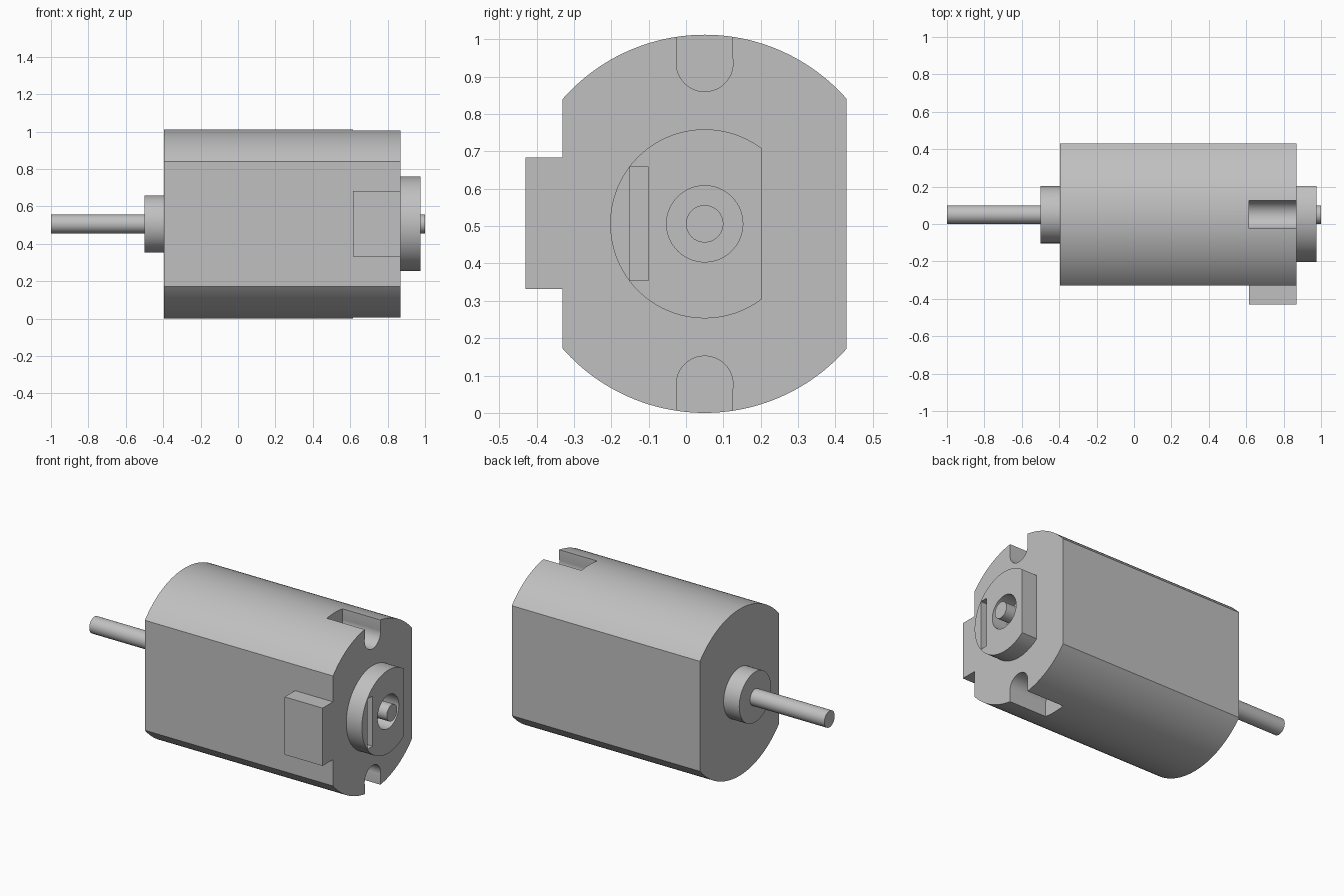
import bpy
from math import pi, radians

AXIS_Y, AXIS_Z = 0.05, 0.506      # motor axis runs along x

cube = bpy.data.objects.get("Cube")
if cube:
    bpy.data.objects.remove(cube, do_unlink=True)

grey = bpy.data.materials.new("plain_grey")
grey.use_nodes = True
colour = (0.53, 0.53, 0.53, 1)
grey.diffuse_color = colour
grey.node_tree.nodes["Principled BSDF"].inputs["Base Color"].default_value = colour


def cylinder(name, x0, x1, radius, y=AXIS_Y, z=AXIS_Z, sides=96):
    bpy.ops.mesh.primitive_cylinder_add(
        vertices=sides, radius=radius, depth=x1 - x0,
        location=((x0 + x1) / 2, y, z), rotation=(0, pi / 2, 0))
    obj = bpy.context.object
    obj.name = name
    obj.data.materials.append(grey)
    return obj


def box(name, low, high):
    bpy.ops.mesh.primitive_cube_add(
        size=1, location=[(a + b) / 2 for a, b in zip(low, high)])
    obj = bpy.context.object
    obj.name = name
    obj.scale = [b - a for a, b in zip(low, high)]
    obj.data.materials.append(grey)
    bpy.ops.object.transform_apply(location=False, rotation=False, scale=True)
    return obj


def boolean(target, cutter, operation="DIFFERENCE"):
    mod = target.modifiers.new("cut", "BOOLEAN")
    mod.operation, mod.solver, mod.object = operation, "EXACT", cutter
    bpy.ops.object.select_all(action="DESELECT")
    bpy.context.view_layer.objects.active = target
    target.select_set(True)
    bpy.ops.object.modifier_apply(modifier=mod.name)
    bpy.data.objects.remove(cutter, do_unlink=True)


def smooth(obj):
    bpy.ops.object.select_all(action="DESELECT")
    bpy.context.view_layer.objects.active = obj
    obj.select_set(True)
    bpy.ops.object.shade_smooth_by_angle(angle=radians(25))


# Motor can: a drum with two flattened sides
can = cylinder("motor_can", -0.395, 0.87, 0.506, sides=192)
boolean(can, box("flats", (-1, -0.33, -1), (1, 0.43, 2)), "INTERSECT")

# Round-bottomed notches at the top and bottom of the rear end
for side in (1, -1):
    centre = AXIS_Z + side * 0.43
    notch = cylinder("notch", 0.615, 1, 0.076, z=centre, sides=64)
    ends = sorted((centre, AXIS_Z + side * 0.7))
    slot = box("notch_slot", (0.615, AXIS_Y - 0.075, ends[0]),
               (1, AXIS_Y + 0.075, ends[1]))
    boolean(notch, slot, "UNION")
    boolean(can, notch)
smooth(can)

# Terminal block on the front flat
box("terminal_block", (0.615, -0.43, 0.332), (0.87, -0.33, 0.683))

# Rear bearing housing with one flat side, a bore and a slot
housing = cylinder("rear_housing", 0.87, 0.975, 0.253)
boolean(housing, box("flat", (0.8, 0.203, 0), (1.1, 0.5, 1)))
boolean(housing, cylinder("bore", 0.8, 1.1, 0.102))
boolean(housing, box("slot", (0.8, -0.15, 0.354), (1.1, -0.1, 0.658)))
smooth(housing)

# Front bearing and both ends of the shaft
smooth(cylinder("front_bearing", -0.5, -0.395, 0.153))
smooth(cylinder("front_shaft", -1, -0.5, 0.05, sides=48))
smooth(cylinder("rear_shaft", 0.87, 1, 0.05, sides=48))
